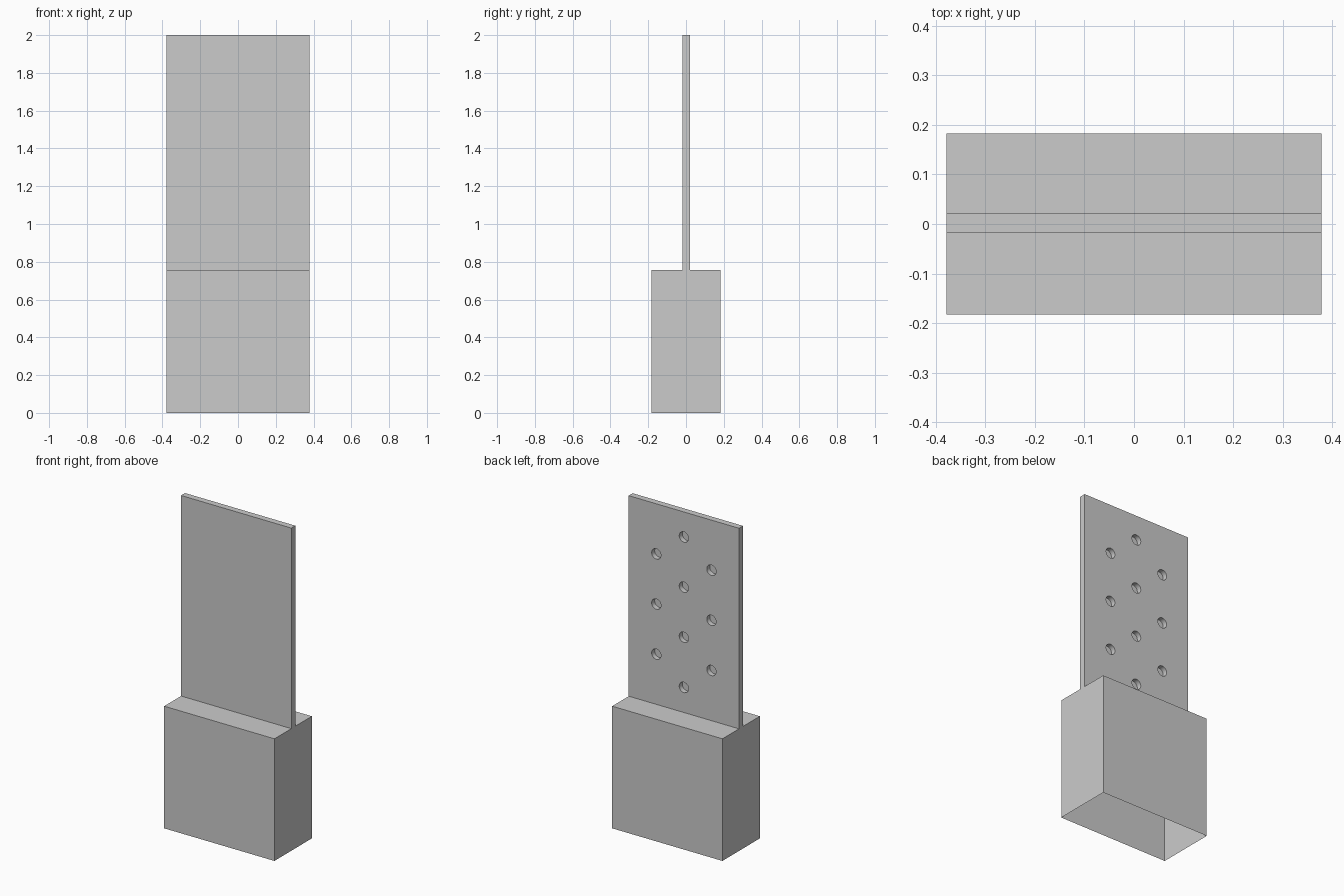
import bpy, bmesh, math
from mathutils import Matrix

if "Cube" in bpy.data.objects:
    bpy.data.objects.remove(bpy.data.objects["Cube"])

W, D, H, TOP = 0.378, 0.183, 0.757, 2.0
Y0, Y1 = -0.018, 0.021
HOLE_R, HOLE_DEPTH = 0.032, 0.03


def to_object(bm, name):
    bmesh.ops.recalc_face_normals(bm, faces=bm.faces)
    mesh = bpy.data.meshes.new(name)
    bm.to_mesh(mesh)
    bm.free()
    obj = bpy.data.objects.new(name, mesh)
    bpy.context.collection.objects.link(obj)
    return obj


# Inverted T profile swept across the width: box base with upright panel
profile = [(-D, 0), (D, 0), (D, H), (Y1, H), (Y1, TOP), (Y0, TOP), (Y0, H), (-D, H)]
bm = bmesh.new()
face = bm.faces.new([bm.verts.new((-W, y, z)) for y, z in profile])
swept = bmesh.ops.extrude_face_region(bm, geom=[face], use_keep_orig=True)
bmesh.ops.translate(bm, vec=(2 * W, 0, 0),
                    verts=[v for v in swept["geom"] if isinstance(v, bmesh.types.BMVert)])
body = to_object(bm, "panel_and_base")

# Cutters for the staggered blind holes in the back of the panel
bm = bmesh.new()
step = (TOP - H) / 8
for k in range(1, 8):
    for x in ([0] if k % 2 else [-W / 2, W / 2]):
        bmesh.ops.create_cone(
            bm, cap_ends=True, segments=32, radius1=HOLE_R, radius2=HOLE_R,
            depth=2 * HOLE_DEPTH,
            matrix=Matrix.Translation((x, Y1, H + k * step)) @ Matrix.Rotation(math.pi / 2, 4, 'X'))
cutter = to_object(bm, "hole_cutters")
cutter.hide_render = True

bpy.context.view_layer.objects.active = body
body.select_set(True)
mod = body.modifiers.new("holes", 'BOOLEAN')
mod.operation, mod.solver, mod.object = 'DIFFERENCE', 'EXACT', cutter
bpy.ops.object.modifier_apply(modifier=mod.name)
bpy.data.objects.remove(cutter)

# Open underside
bm = bmesh.new()
bm.from_mesh(body.data)
bottom = [f for f in bm.faces if all(v.co.z < 0.001 for v in f.verts)]
bmesh.ops.delete(bm, geom=bottom, context='FACES_ONLY')
bm.to_mesh(body.data)
bm.free()
bpy.ops.object.shade_smooth_by_angle(angle=math.radians(30))
